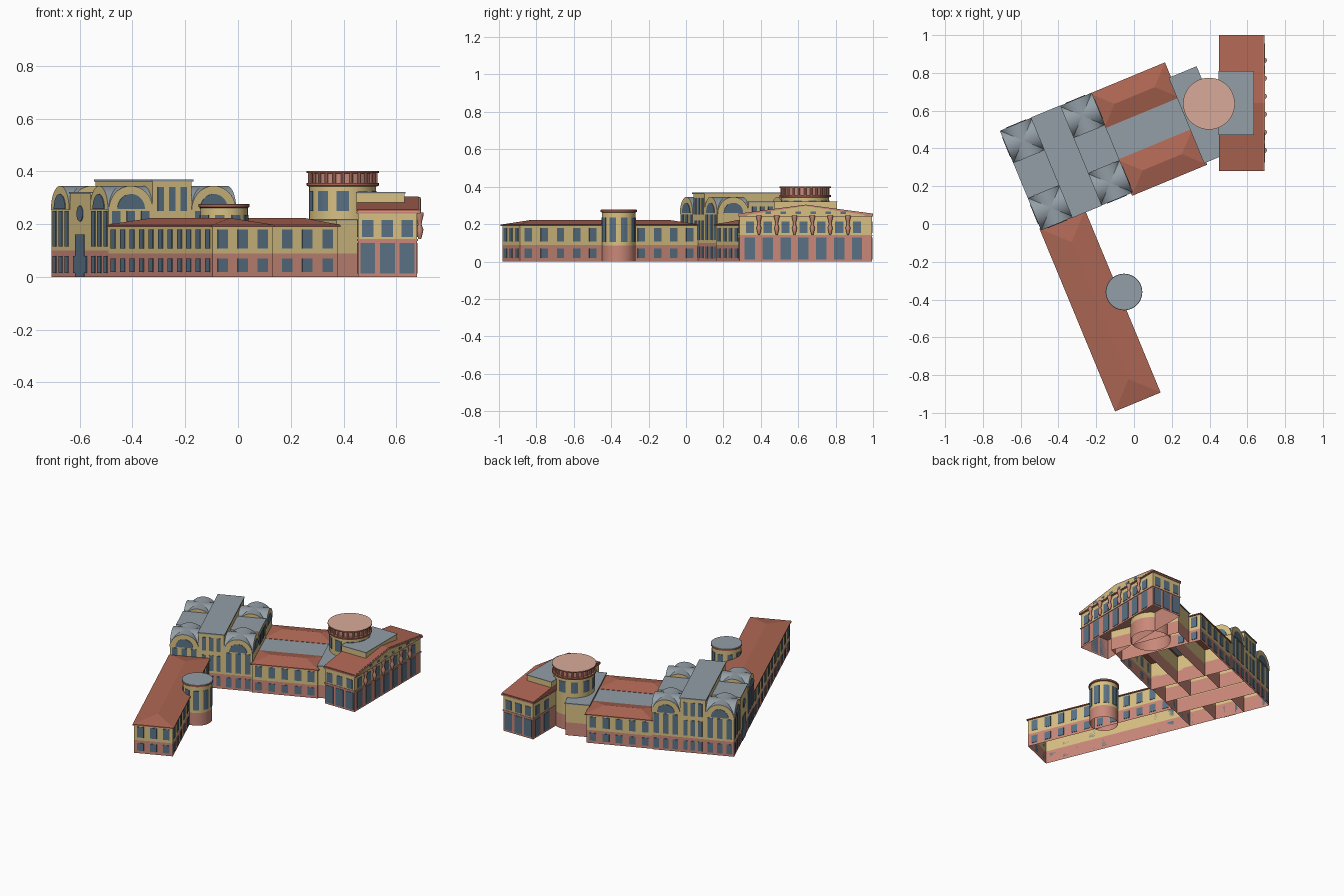
import bpy, bmesh, math
from mathutils import Matrix, Vector

cube = bpy.data.objects.get("Cube")
if cube:
    bpy.data.objects.remove(cube, do_unlink=True)


def material(name, *srgb):
    m = bpy.data.materials.new(name)
    col = [(c / 255) ** 2.2 for c in srgb] + [1]
    m.diffuse_color = col
    m.use_nodes = True
    m.node_tree.nodes["Principled BSDF"].inputs["Base Color"].default_value = col
    return m


PINK = material("pink stucco", 200, 135, 120)
YELLOW = material("yellow stucco", 215, 191, 130)
ROOF = material("red roof", 172, 102, 84)
GRAY = material("gray roof", 146, 157, 165)
GLASS = material("window blue", 90, 113, 132)
CAP = material("pale pink roof", 215, 170, 152)

# Main building axes are turned against the world axes
WORLD = Matrix.Identity(4)
TURN = Matrix.Translation((-0.49, -0.03, 0)) @ Matrix.Rotation(math.radians(22.5), 4, 'Z')


def finish(name, bm, mats, frame=WORLD, smooth=False):
    bmesh.ops.recalc_face_normals(bm, faces=bm.faces)
    me = bpy.data.meshes.new(name)
    bm.to_mesh(me)
    bm.free()
    for m in mats:
        me.materials.append(m)
    ob = bpy.data.objects.new(name, me)
    ob.matrix_world = frame
    bpy.context.collection.objects.link(ob)
    if smooth:
        bpy.ops.object.select_all(action='DESELECT')
        ob.select_set(True)
        bpy.context.view_layer.objects.active = ob
        bpy.ops.object.shade_smooth_by_angle(angle=math.radians(35))
    return ob


def loft(bm, rings, indices, bottom=False, top=True):
    """Skin rings of points; indices give the material of each band, then of the top."""
    rows = [[bm.verts.new(p) for p in r] for r in rings]
    n = len(rows[0])
    for a, b, idx in zip(rows, rows[1:], indices):
        for i in range(n):
            j = (i + 1) % n
            bm.faces.new((a[i], a[j], b[j], b[i])).material_index = idx
    if top:
        bm.faces.new(rows[-1]).material_index = indices[-1]
    if bottom:
        bm.faces.new(rows[0][::-1]).material_index = indices[0]


def rect(x0, x1, y0, y1, z):
    return [(x0, y0, z), (x1, y0, z), (x1, y1, z), (x0, y1, z)]


def circle(c, r, z, n=48):
    return [(c[0] + r * math.cos(math.tau * i / n), c[1] + r * math.sin(math.tau * i / n), z)
            for i in range(n)]


def block(name, area, base, top, frame=WORLD, roof=GRAY):
    """Open-bottomed volume with a pink base storey and yellow upper walls."""
    bm = bmesh.new()
    loft(bm, [rect(*area, z) for z in (0, base, top)], [0, 1, 2])
    finish(name, bm, [PINK, YELLOW, roof], frame)


def slab(name, area, z0, z1, mat, frame=WORLD):
    bm = bmesh.new()
    loft(bm, [rect(*area, z0), rect(*area, z1)], [0, 0], bottom=True)
    finish(name, bm, [mat], frame)


def hip_roof(name, area, z0, z1, frame):
    o = 0.008
    x0, x1, y0, y1 = area[0] - o, area[1] + o, area[2] - o, area[3] + o
    h = min(x1 - x0, y1 - y0) / 2 - 0.0005
    bm = bmesh.new()
    loft(bm, [rect(x0, x1, y0, y1, z0), rect(x0, x1, y0, y1, z0 + 0.007),
              rect(x0 + h, x1 - h, y0 + h, y1 - h, z1)], [0, 0, 0], bottom=True)
    finish(name, bm, [ROOF], frame)


def windows(name, a, b, z0, z1, n, w, frame=WORLD):
    """Row of thin panes on the wall from a to b, outside on its right hand."""
    a, b = Vector((*a, 0)), Vector((*b, 0))
    d = (b - a).normalized()
    out = Vector((d.y, -d.x, 0)) * 0.003
    bm = bmesh.new()
    for i in range(n):
        c = a.lerp(b, (i + 0.5) / n)
        l, r = c - d * w / 2, c + d * w / 2
        loft(bm, [[p + Vector((0, 0, z)) for p in (l, r, r + out, l + out)] for z in (z0, z1)],
             [0, 0], bottom=True)
    finish(name, bm, [GLASS], frame)


def half_disc(bm, c, axis, r, z, lo, hi, side=0, end=0, n=20):
    """Half cylinder lying along an axis, from lo to hi."""
    rings = []
    for t in (lo, hi):
        ring = []
        for i in range(n + 1):
            q = math.pi * i / n
            s, h = r * math.cos(q), z + r * math.sin(q)
            ring.append((t, c + s, h) if axis == 0 else (c + s, t, h))
        rings.append(ring)
    loft(bm, rings, [side, end], bottom=True)
    for f in bm.faces:
        f.normal_update()
        if abs(f.normal[axis]) > 0.9:
            f.material_index = end


def lathe(name, c, profile, mats, indices, n=48):
    bm = bmesh.new()
    loft(bm, [circle(c, r, z, n) for r, z in profile], indices)
    finish(name, bm, mats, smooth=True)


def round_windows(name, c, r, z0, z1, n, w):
    bm = bmesh.new()
    for i in range(n):
        a0 = math.tau * (i + 0.5) / n
        pts = []
        for k, rr in ((-1, r - .004), (0, r - .004), (1, r - .004), (1, r + .003), (0, r + .003), (-1, r + .003)):
            a = a0 + k * w / r / 2
            pts.append((c[0] + rr * math.cos(a), c[1] + rr * math.sin(a)))
        loft(bm, [[(*p, z) for p in pts] for z in (z0, z1)], [0, 0], bottom=True)
    finish(name, bm, [GLASS])


# Long low wings with hipped roofs
def low_wing(name, area, walls):
    x0, x1, y0, y1 = area
    block(name, area, 0.088, 0.192, TURN, ROOF)
    hip_roof(name + "_roof", area, 0.19, 0.223, TURN)
    sides = {"front": ((x0, y0), (x1, y0)), "east": ((x1, y0), (x1, y1)),
             "rear": ((x1, y1), (x0, y1)), "west": ((x0, y1), (x0, y0))}
    for side, n in walls.items():
        windows(f"{name}_{side}_lower_windows", *sides[side], 0.018, 0.07, n, 0.042, TURN)
        windows(f"{name}_{side}_upper_windows", *sides[side], 0.108, 0.18, n, 0.042, TURN)


low_wing("long_wing", (0, 0.245, -1.03, 0), {"front": 3, "east": 11, "west": 11})
low_wing("middle_wing_front", (0.52, 0.935, -0.01, 0.18), {"front": 5})
low_wing("middle_wing_rear", (0.52, 0.935, 0.375, 0.56), {"rear": 5, "east": 2})
block("middle_hall", (0.52, 0.935, 0.18, 0.375), 0.088, 0.195, TURN)
block("connector", (0.935, 1.085, 0, 0.48), 0.088, 0.215, TURN)
slab("connector_roof", (0.93, 1.09, -0.005, 0.485), 0.213, 0.22, GRAY, TURN)

# Main hall: tall bar between four vaulted corner towers
D = 0.565
block("hall_bar", (0.18, 0.34, 0, D), 0.1, 0.365, TURN)
slab("hall_bar_roof", (0.175, 0.345, -0.005, D + 0.005), 0.362, 0.37, GRAY, TURN)
for end, a, b in (("front", (0.19, 0), (0.33, 0)), ("rear", (0.33, D), (0.19, D))):
    for row, z0, z1 in (("lower", 0.018, 0.08), ("middle", 0.115, 0.22), ("upper", 0.25, 0.34)):
        windows(f"hall_bar_{end}_{row}_windows", a, b, z0, z1, 3, 0.026, TURN)

for uname, u0, u1 in (("west", 0, 0.18), ("east", 0.34, 0.52)):
    block(f"{uname}_center", (u0, u1, 0.18, 0.385), 0.1, 0.318, TURN)
    slab(f"{uname}_center_roof", (u0 - 0.003, u1 + 0.003, 0.18, 0.385), 0.316, 0.322, GRAY, TURN)
    for vname, v0, v1 in (("front", 0, 0.18), ("rear", 0.385, D)):
        name = f"{uname}_{vname}_tower"
        block(name, (u0, u1, v0, v1), 0.1, 0.257, TURN)
        uc, vc = (u0 + u1) / 2, (v0 + v1) / 2
        # crossed barrel vaults with arched windows in each end
        for axis, c, lo, hi in ((0, vc, u0, u1), (1, uc, v0, v1)):
            bm = bmesh.new()
            half_disc(bm, c, axis, 0.09, 0.255, lo - 0.003, hi + 0.003, 0, 1)
            finish(f"{name}_vault_{axis}", bm, [GRAY, YELLOW], TURN, True)
            bm = bmesh.new()
            half_disc(bm, c, axis, 0.056, 0.258, lo - 0.006, hi + 0.006)
            finish(f"{name}_arch_window_{axis}", bm, [GLASS], TURN)
        a, b = ((u0, 0), (u1, 0)) if vname == "front" else ((u1, D), (u0, D))
        walls = [("end", a, b)]
        if uname == "west":
            walls.append(("side", (0, v1), (0, v0)))
        for side, p, q in walls:
            windows(f"{name}_{side}_lower_windows", p, q, 0.015, 0.08, 3, 0.034, TURN)
            windows(f"{name}_{side}_upper_windows", p, q, 0.115, 0.25, 3, 0.034, TURN)

# Entrance door, side windows and oval window of the west front
windows("entrance_door", (0, 0.385), (0, 0.18), 0, 0.16, 1, 0.085, TURN)
windows("entrance_side_windows", (0, 0.385), (0, 0.18), 0.015, 0.08, 2, 0.03, TURN)
bm = bmesh.new()
loft(bm, [[(x, 0.2825 + 0.03 * p[0], 0.24 + 0.03 * p[1]) for p in circle((0, 0), 1, 0, 20)]
          for x in (-0.003, 0.003)], [0, 0], bottom=True)
finish("oval_window", bm, [GLASS], TURN)
windows("east_center_windows", (0.52, 0.19), (0.52, 0.375), 0.225, 0.295, 4, 0.026, TURN)

# Round turret beside the long wing
T = (-0.053, -0.36)
lathe("turret", T, [(0.09, 0), (0.09, 0.085), (0.09, 0.262), (0.097, 0.265), (0.097, 0.275), (0.095, 0.277)],
      [PINK, YELLOW, ROOF, GRAY], [0, 1, 2, 2, 3, 3])
round_windows("turret_windows", T, 0.09, 0.105, 0.235, 9, 0.036)

# Great drum with pillared gallery
G = (0.397, 0.637)
lathe("drum", G, [(0.127, 0), (0.127, 0.1), (0.127, 0.342), (0.137, 0.346), (0.137, 0.355), (0.118, 0.356),
                  (0.118, 0.392), (0.137, 0.394), (0.137, 0.402)],
      [PINK, YELLOW, ROOF, CAP], [0, 1, 1, 2, 2, 0, 2, 2, 3])
round_windows("drum_windows", G, 0.127, 0.25, 0.325, 10, 0.045)
bm = bmesh.new()
for p in circle(G, 0.125, 0, 24):
    loft(bm, [circle(p, 0.006, z, 8) for z in (0.355, 0.394)], [0, 0])
finish("gallery_pillars", bm, [PINK])

# Gabled east pavilion
X0, X1, Y0, Y1, YC = 0.455, 0.678, 0.285, 0.995, 0.64
block("pavilion", (X0, X1, Y0, Y1), 0.14, 0.25, roof=ROOF)


def gable(name, x0, x1, drop, mat, over=0.005):
    pts = ((Y0 - over, 0.25 - drop), (Y1 + over, 0.25 - drop), (Y1 + over, 0.256 - drop),
           (YC, 0.304 - drop), (Y0 - over, 0.256 - drop))
    bm = bmesh.new()
    loft(bm, [[(x, *p) for p in pts] for x in (x0, x1)], [0, 0], bottom=True)
    finish(name, bm, [mat])


gable("pavilion_roof", 0.45, 0.685, 0, ROOF)
gable("pediment_cornice", 0.678, 0.691, 0.002, PINK)
gable("pediment_field", 0.67, 0.693, 0.007, YELLOW, -0.04)
slab("pavilion_cornice", (0.45, 0.692, 0.28, 1.0), 0.24, 0.248, PINK)
slab("pavilion_belt", (0.452, 0.682, 0.282, 0.998), 0.136, 0.143, PINK)
windows("pediment_windows", (0.691, 0.4), (0.691, 0.88), 0.253, 0.268, 6, 0.03)
for side, a, b, n in (("front", (X0, Y0), (X1, Y0), 3), ("east", (X1, 0.294), (X1, 0.962), 7),
                      ("rear", (X1, Y1), (X0, Y1), 3), ("west_a", (X0, 0.5), (X0, Y0), 2),
                      ("west_b", (X0, Y1), (X0, 0.8), 2)):
    windows(f"pavilion_{side}_lower_windows", a, b, 0.012, 0.128, n, 0.056)
    windows(f"pavilion_{side}_upper_windows", a, b, 0.152, 0.215, n, 0.044)
slab("roof_box", (0.45, 0.632, 0.473, 0.807), 0.25, 0.317, YELLOW)
slab("roof_box_cover", (0.447, 0.635, 0.47, 0.81), 0.317, 0.322, GRAY)

# Turned half columns on the east facade
shape = [(0.005, 0.143), (0.01, 0.16), (0.014, 0.18), (0.007, 0.198), (0.009, 0.212), (0.015, 0.235), (0.015, 0.245)]
for i in range(6):
    lathe(f"facade_column_{i + 1}", (0.689, 0.39 + 0.0952 * i), shape, [PINK], [0] * 7, 10)
